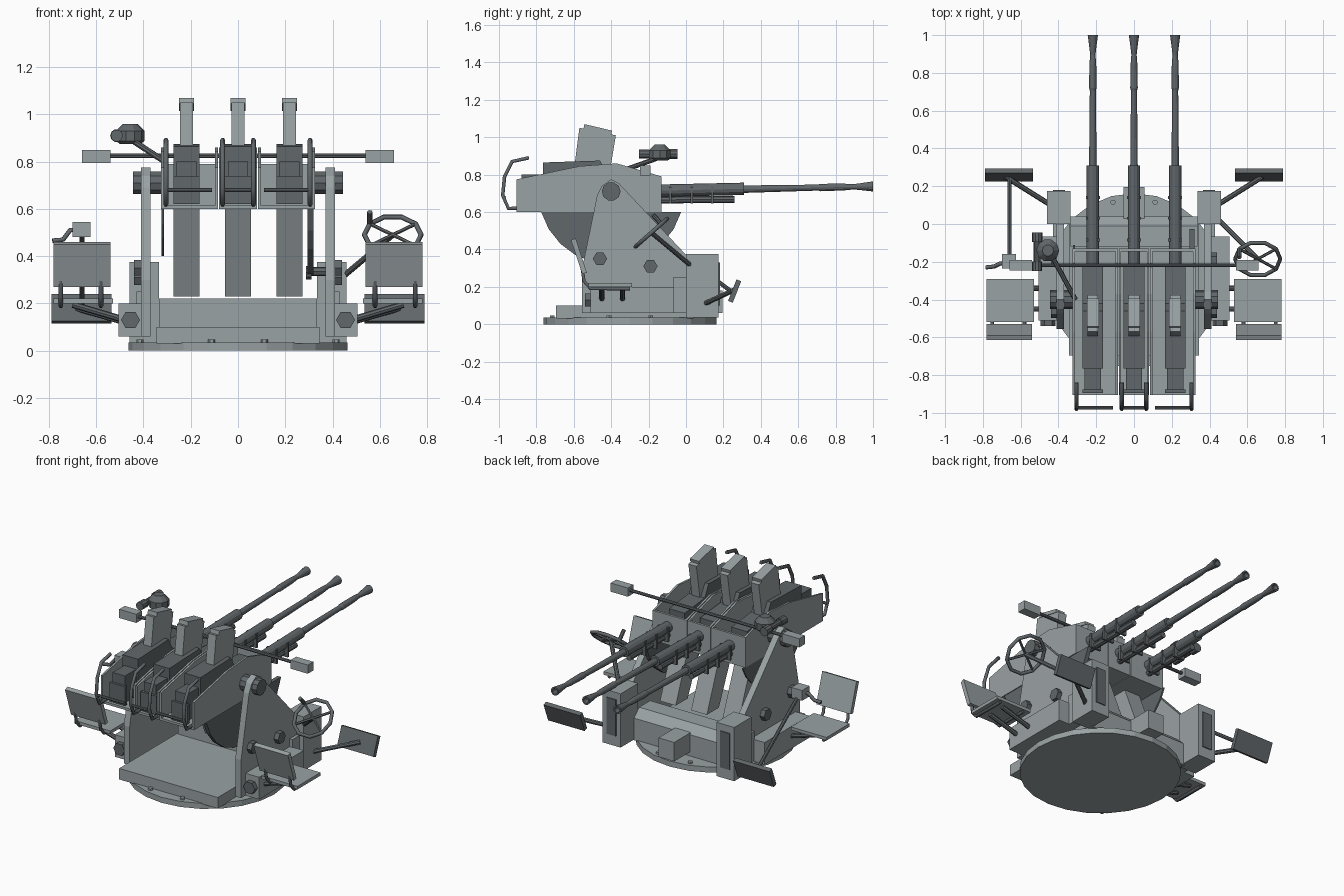
import bpy, bmesh, math
from mathutils import Vector

if "Cube" in bpy.data.objects:
    bpy.data.objects.remove(bpy.data.objects["Cube"])


def material(name, c):
    m = bpy.data.materials.new(name)
    m.diffuse_color = (*c, 1)
    m.use_nodes = True
    m.node_tree.nodes["Principled BSDF"].inputs["Base Color"].default_value = m.diffuse_color
    return m


GREY = material("grey_paint", (0.32, 0.36, 0.37))
DARK = material("dark_metal", (0.12, 0.135, 0.145))


def finish(name, bm, mat):
    bmesh.ops.recalc_face_normals(bm, faces=bm.faces)
    me = bpy.data.meshes.new(name)
    bm.to_mesh(me)
    bm.free()
    me.materials.append(mat)
    ob = bpy.data.objects.new(name, me)
    bpy.context.collection.objects.link(ob)
    return ob


def prism(name, profile, x0, x1, mat=GREY):
    """Extrude a (y, z) outline from x0 to x1."""
    bm = bmesh.new()
    a, b = [[bm.verts.new((x, y, z)) for y, z in profile] for x in (x0, x1)]
    n = len(profile)
    bm.faces.new(a)
    bm.faces.new(b)
    for i in range(n):
        j = (i + 1) % n
        bm.faces.new((a[i], a[j], b[j], b[i]))
    return finish(name, bm, mat)


def box(name, x0, x1, y0, y1, z0, z1, mat=GREY):
    return prism(name, [(y0, z0), (y1, z0), (y1, z1), (y0, z1)], x0, x1, mat)


def lathe(name, start, end, profile, n=12, mat=GREY):
    """Turned part: profile of (fraction along axis, radius)."""
    p, q = Vector(start), Vector(end)
    rot = (q - p).to_track_quat('Z', 'Y')
    bm = bmesh.new()
    rings = []
    for t, r in profile:
        c = p.lerp(q, t)
        rings.append([bm.verts.new(c + rot @ Vector((r * math.cos(a), r * math.sin(a), 0)))
                      for a in (2 * math.pi * i / n for i in range(n))])
    for a, b in zip(rings, rings[1:]):
        for i in range(n):
            j = (i + 1) % n
            bm.faces.new((a[i], a[j], b[j], b[i]))
    bm.faces.new(rings[0])
    bm.faces.new(rings[-1])
    return finish(name, bm, mat)


def rod(name, p, q, r, n=8, mat=GREY):
    return lathe(name, p, q, [(0, r), (1, r)], n, mat)


def pipe(name, pts, r, mat=DARK, closed=False):
    """Bent round bar along a path."""
    cu = bpy.data.curves.new(name, 'CURVE')
    cu.dimensions = '3D'
    cu.bevel_depth, cu.bevel_resolution, cu.use_fill_caps = r, 1, True
    sp = cu.splines.new('POLY')
    sp.points.add(len(pts) - 1)
    for pt, co in zip(sp.points, pts):
        pt.co = (*co, 1)
    sp.use_cyclic_u = closed
    tmp = bpy.data.objects.new(name + "_path", cu)
    bpy.context.collection.objects.link(tmp)
    bpy.context.view_layer.update()
    me = bpy.data.meshes.new_from_object(tmp.evaluated_get(bpy.context.evaluated_depsgraph_get()))
    bpy.data.objects.remove(tmp)
    me.materials.clear()
    me.materials.append(mat)
    bpy.context.collection.objects.link(bpy.data.objects.new(name, me))


def sector(r, n=10):
    """Lower part of a disc around the trunnion, cut off at the cradle floor."""
    a0 = math.asin(0.11 / r)
    step = (math.pi - 2 * a0) / n
    return [(-0.4 + r * math.cos(a), 0.71 + r * math.sin(a))
            for a in (math.pi + a0 + step * i for i in range(n + 1))]


# Turntable and floor
rod("base_disc", (0, -0.3, 0), (0, -0.3, 0.035), 0.463, 24)
box("floor_plate", -0.345, 0.345, -0.695, 0.04, 0.03, 0.10)
prism("cross_beam", [(-0.12, 0.03), (0.04, 0.03), (0.04, 0.17), (-0.01, 0.22), (-0.12, 0.22)], -0.335, 0.335)
box("rear_block", -0.055, 0.055, 0.03, 0.196, 0.06, 0.18)
for i in range(12):
    a = math.radians(15 + 30 * i)
    x, y = 0.43 * math.cos(a), -0.3 + 0.43 * math.sin(a)
    rod("base_bolt", (x, y, 0.03), (x, y, 0.047), 0.015, 6)

# Parts on both sides
cheek = [(-0.555, 0.06), (-0.555, 0.3), (-0.475, 0.69), (-0.45, 0.74), (-0.40, 0.775),
         (-0.36, 0.755), (0.02, 0.35), (0.02, 0.06)]
for s in (1, -1):
    prism("side_plate", cheek, s * 0.37, s * 0.41)
    box("side_box", s * 0.37, s * 0.505, -0.51, -0.065, 0.06, 0.2)
    box("side_box_link", s * 0.37, s * 0.43, -0.07, 0.02, 0.06, 0.25)
    box("rear_tower", s * 0.335, s * 0.46, 0, 0.175, 0.035, 0.375)
    box("tower_panel", s * 0.365, s * 0.43, 0.17, 0.181, 0.10, 0.33, DARK)
    rod("trunnion", (s * 0.32, -0.4, 0.71), (s * 0.445, -0.4, 0.71), 0.05, 10, DARK)
    rod("box_bolt", (s * 0.455, -0.5, 0.13), (s * 0.455, -0.54, 0.13), 0.04, 6, DARK)
    for y, z in ((-0.46, 0.35), (-0.19, 0.31)):
        rod("plate_bolt", (s * 0.40, y, z), (s * 0.44, y, z), 0.038, 6, DARK)
    # Seat
    box("seat_pan", s * 0.53, s * 0.78, -0.52, -0.29, 0.20, 0.22)
    prism("seat_back", [(-0.555, 0.27), (-0.53, 0.275), (-0.59, 0.46), (-0.615, 0.45)], s * 0.54, s * 0.78)
    for x in (0.58, 0.75):
        pipe("seat_bracket", [(s * x, -0.3, 0.19), (s * x, -0.51, 0.19), (s * x, -0.545, 0.23), (s * x, -0.56, 0.33)], 0.01)
    for y in (-0.45, -0.34):
        rod("seat_strut", (s * 0.48, y, 0.13), (s * 0.7, y, 0.195), 0.014, 8, DARK)
    # Footrest
    prism("footrest", [(0.225, 0.125), (0.25, 0.115), (0.295, 0.23), (0.27, 0.24)], s * 0.535, s * 0.79, DARK)
    rod("footrest_arm", (s * 0.44, 0.1, 0.11), (s * 0.68, 0.25, 0.18), 0.014, 8, DARK)
    # Sight counterweight
    box("bar_weight", s * 0.54, s * 0.66, -0.245, -0.19, 0.795, 0.85)

# Guns in their cradles, each with a sloping case chute below
chute = [(-0.42, 0.61), (-0.28, 0.61), (-0.13, 0.23), (-0.25, 0.23)]
wall = [(-0.905, 0.60), (-0.905, 0.775), (-0.57, 0.845), (-0.37, 0.86), (-0.13, 0.79), (-0.13, 0.60)]
receiver = [(-0.765, 0.63), (-0.765, 0.865), (-0.46, 0.875), (-0.42, 0.80), (-0.22, 0.78), (-0.22, 0.63)]
for gx, c0, c1 in ((-0.218, -0.325, -0.085), (0, -0.08, 0.08), (0.218, 0.085, 0.325)):
    prism("case_chute", chute, gx - 0.055, gx + 0.055)
    box("cradle_floor", c0, c1, -0.905, -0.13, 0.60, 0.615)
    box("cradle_end", c0, c1, -0.145, -0.13, 0.60, 0.79)
    for x in (c0, c1 - 0.012):
        prism("cradle_wall", wall, x, x + 0.012)
    prism("receiver", receiver, gx - 0.055, gx + 0.055, DARK)
    box("receiver_tail", gx - 0.043, gx + 0.043, -0.88, -0.76, 0.63, 0.80, DARK)
    box("receiver_cap", gx - 0.055, gx + 0.055, -0.895, -0.875, 0.62, 0.74, DARK)
    prism("magazine", [(-0.6, 0.82), (-0.57, 1.05), (-0.375, 1.01), (-0.41, 0.80)], gx - 0.028, gx + 0.028)
    prism("magazine_cap", [(-0.548, 1.045), (-0.543, 1.07), (-0.395, 1.035), (-0.40, 1.015)], gx - 0.032, gx + 0.032)
    lathe("barrel_sleeve", (gx, -0.25, 0.712), (gx, 0.31, 0.724), [(0, 0.033), (1, 0.033)], 12, DARK)
    lathe("barrel", (gx, 0.3, 0.722), (gx, 1.0, 0.737),
          [(0, 0.02), (0.58, 0.016), (0.6, 0.02), (0.78, 0.018), (0.85, 0.014), (0.9, 0.018),
           (1, 0.027), (1, 0.017), (0.92, 0.01)], 12, DARK)
    rod("gas_tube", (gx, -0.14, 0.665), (gx, 0.26, 0.668), 0.019, 8, DARK)
    for y in (-0.085, 0.03, 0.14):
        box("barrel_clamp", gx - 0.037, gx + 0.037, y - 0.007, y + 0.007, 0.645, 0.735, DARK)

# Shoulder handles and their cross bars
handle = [(-0.84, 0.89), (-0.93, 0.87), (-0.97, 0.79), (-0.98, 0.69), (-0.95, 0.62), (-0.88, 0.62)]
for x in (-0.305, -0.065, 0.065, 0.305):
    pipe("handle", [(x, y, z) for y, z in handle], 0.011)
for x0, x1 in ((-0.31, -0.11), (-0.07, 0.07), (0.11, 0.31)):
    rod("handle_bar", (x0, -0.972, 0.68), (x1, -0.972, 0.68), 0.009, 8, DARK)

# Sight bar and sight
rod("sight_bar", (-0.55, -0.218, 0.825), (0.55, -0.218, 0.825), 0.01, 8, DARK)
lathe("sight_body", (-0.456, -0.14, 0.875), (-0.456, -0.14, 0.96),
      [(0, 0.045), (0.15, 0.06), (0.65, 0.06), (1, 0.03)], 10, DARK)
lathe("sight_scope", (-0.513, -0.25, 0.91), (-0.513, -0.045, 0.91),
      [(0, 0.026), (0.25, 0.026), (0.25, 0.018), (0.75, 0.018), (0.75, 0.028), (1, 0.028)], 10, DARK)
rod("sight_arm", (-0.44, -0.16, 0.885), (-0.31, -0.40, 0.80), 0.013, 8, DARK)

# Steering wheel on an inclined column
hub = Vector((0.655, -0.185, 0.49))
u, v = Vector((1, 0, 0)), Vector((0, 0.75, 0.66))
rim = [hub + 0.12 * (u * math.cos(a) + v * math.sin(a)) for a in (2 * math.pi * i / 10 for i in range(10))]
pipe("wheel_rim", rim, 0.011, closed=True)
for i in (1, 4, 6, 9):
    rod("wheel_spoke", hub, rim[i], 0.008, 6, DARK)
rod("wheel_knob", rim[4], rim[4] + Vector((0, -0.045, 0.05)), 0.012, 8, DARK)
rod("wheel_column", hub, (0.44, 0.03, 0.31), 0.013, 8, DARK)

# Trigger box and linkage on the left
box("control_box", -0.70, -0.625, -0.235, -0.16, 0.48, 0.545)
pipe("control_crank", [(-0.66, -0.2, 0.51), (-0.71, -0.21, 0.51), (-0.74, -0.225, 0.47), (-0.785, -0.23, 0.465)], 0.011)
rod("control_rod", (-0.66, -0.19, 0.5), (-0.66, 0.25, 0.17), 0.011, 8, DARK)

# Elevating arc, its pinion and shaft, and the smaller plate on the left
prism("elevating_arc", sector(0.39), 0.295, 0.32, DARK)
rod("pinion", (0.287, -0.4, 0.33), (0.31, -0.4, 0.33), 0.03, 10, DARK)
rod("pinion_shaft", (0.30, -0.4, 0.335), (0.38, -0.4, 0.335), 0.02, 8, DARK)
prism("balance_plate", sector(0.31), -0.323, -0.313, DARK)
